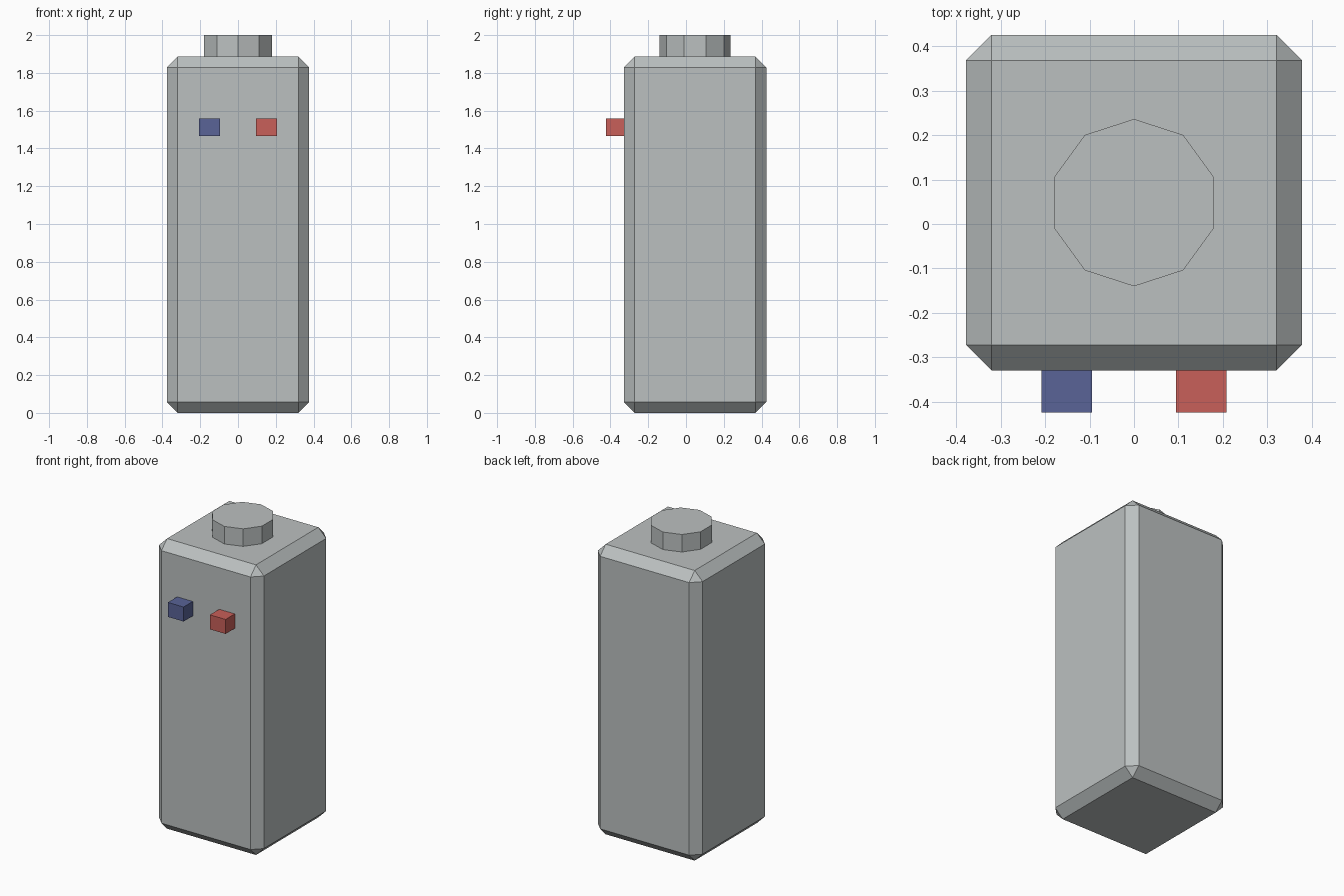
import bpy
import bmesh
from mathutils import Matrix

default = bpy.data.objects.get("Cube")
if default:
    bpy.data.objects.remove(default, do_unlink=True)


def material(name, rgb):
    mat = bpy.data.materials.new(name)
    mat.use_nodes = True
    colour = (*rgb, 1)
    mat.diffuse_color = colour
    mat.node_tree.nodes["Principled BSDF"].inputs["Base Color"].default_value = colour
    return mat


def add_object(name, bm, location, mat):
    mesh = bpy.data.meshes.new(name)
    bm.to_mesh(mesh)
    bm.free()
    mesh.materials.append(mat)
    obj = bpy.data.objects.new(name, mesh)
    obj.location = location
    bpy.context.collection.objects.link(obj)
    return obj


def box(name, size, location, mat):
    bm = bmesh.new()
    bmesh.ops.create_cube(bm, size=1, matrix=Matrix.Diagonal((*size, 1)))
    return add_object(name, bm, location, mat)


grey = material("light grey", (0.50, 0.53, 0.53))
red = material("red", (0.58, 0.115, 0.10))
blue = material("blue", (0.10, 0.125, 0.31))

WIDTH, HEIGHT, CENTRE_Y = 0.754, 1.886, 0.048
FRONT = CENTRE_Y - WIDTH / 2

# Tall body with chamfered edges
body = box("body", (WIDTH, WIDTH, HEIGHT), (0, CENTRE_Y, HEIGHT / 2), grey)
chamfer = body.modifiers.new("chamfer", "BEVEL")
chamfer.width = 0.057
chamfer.segments = 1

# Ten-sided stud on top, one corner pointing back
STUD_HEIGHT = 2 - HEIGHT
bm = bmesh.new()
bmesh.ops.create_cone(bm, cap_ends=True, segments=10, radius1=0.188, radius2=0.188,
                      depth=STUD_HEIGHT)
add_object("top_stud", bm, (0, CENTRE_Y, HEIGHT + STUD_HEIGHT / 2), grey)

# Two small buttons on the front
DEPTH = 0.095
for name, x, mat in (("left_button", 0.151, red), ("right_button", -0.151, blue)):
    box(name, (0.113, DEPTH, 0.094), (x, FRONT - DEPTH / 2, 1.512), mat)
